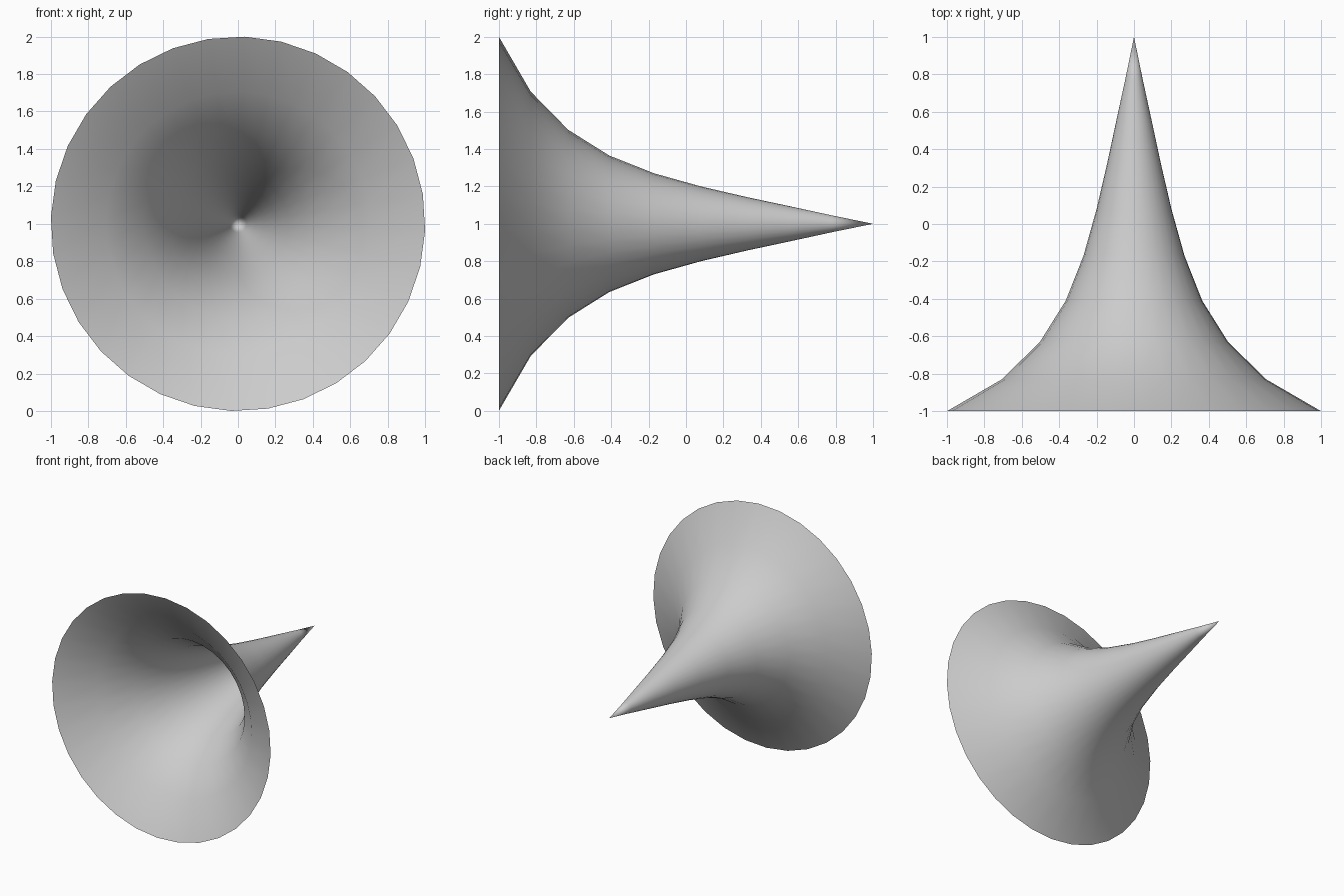
import bpy, bmesh
from math import sin, cos, radians, pi

if "Cube" in bpy.data.objects:
    bpy.data.objects.remove(bpy.data.objects["Cube"])

SIDES = 32
# horn profile: (position along y, radius)
PROFILE = [(-1, 1), (-.83, .707), (-.63, .503), (-.41, .365), (-.17, .27),
           (.08, .2), (.33, .142), (.55, .095), (.78, .045)]

bm = bmesh.new()
rings = []
for y, r in PROFILE:
    ring = []
    for i in range(SIDES):
        a = 2 * pi * i / SIDES + radians(2.1)
        ring.append(bm.verts.new((r * sin(a), y, 1 + r * cos(a))))
    rings.append(ring)

# flared open wall
for a, b in zip(rings, rings[1:]):
    for i in range(SIDES):
        j = (i + 1) % SIDES
        bm.faces.new((a[i], b[i], b[j], a[j]))

# pointed tip
tip = bm.verts.new((0, 1, 1))
for i in range(SIDES):
    bm.faces.new((rings[-1][i], tip, rings[-1][(i + 1) % SIDES]))

for f in bm.faces:
    f.smooth = True
bmesh.ops.recalc_face_normals(bm, faces=bm.faces[:])
mesh = bpy.data.meshes.new("flared_horn")
bm.to_mesh(mesh)
bm.free()
horn = bpy.data.objects.new("flared_horn", mesh)
bpy.context.collection.objects.link(horn)
